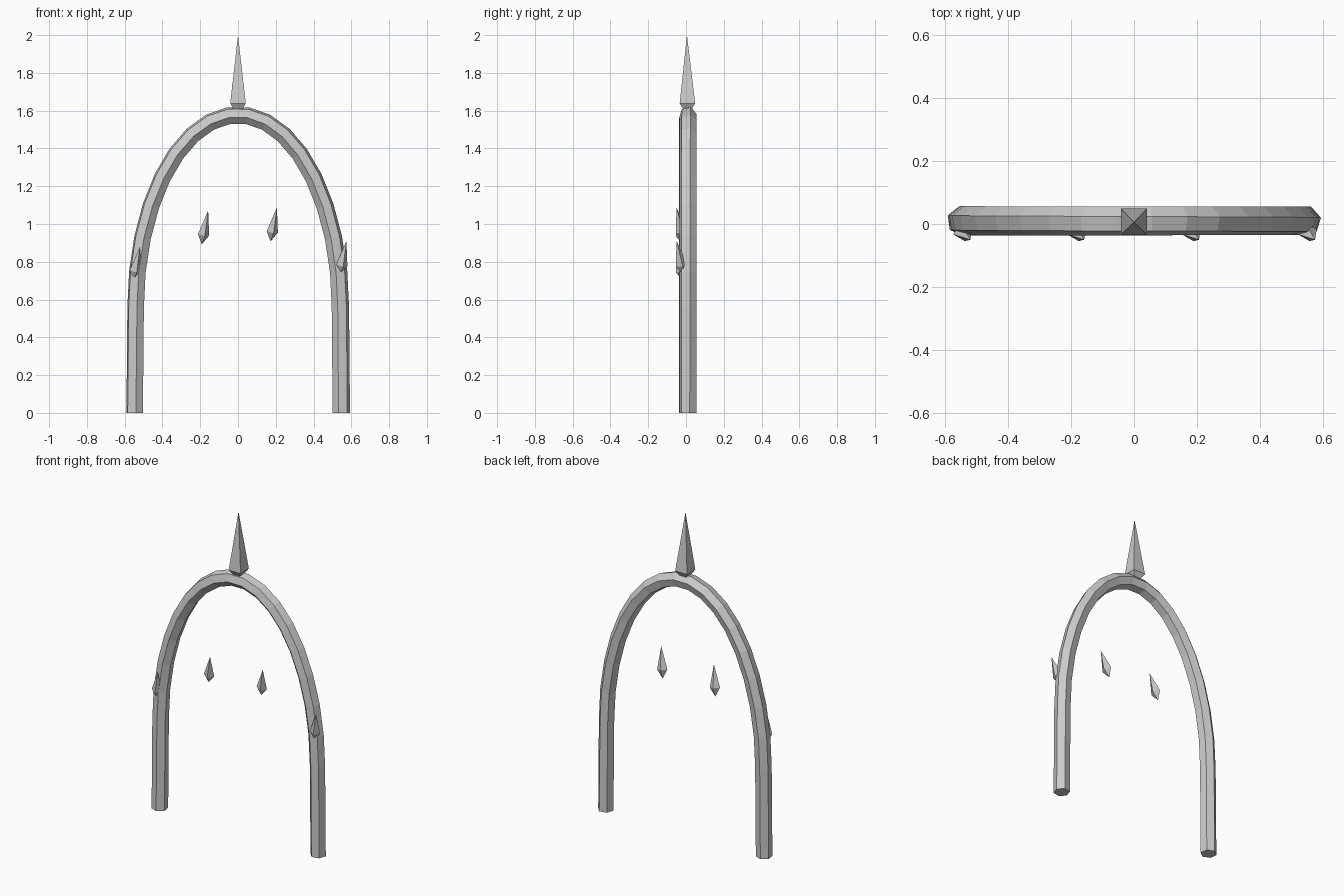
import bpy, bmesh
from math import cos, sin, pi, radians
from mathutils import Vector

if "Cube" in bpy.data.objects:
    bpy.data.objects.remove(bpy.data.objects["Cube"])

grey = bpy.data.materials.new("pale grey")
grey.use_nodes = True
grey.diffuse_color = (0.6, 0.6, 0.6, 1)
grey.node_tree.nodes["Principled BSDF"].inputs["Base Color"].default_value = (0.6, 0.6, 0.6, 1)


def finish(bm, name):
    bmesh.ops.recalc_face_normals(bm, faces=bm.faces)
    mesh = bpy.data.meshes.new(name)
    bm.to_mesh(mesh)
    bm.free()
    mesh.materials.append(grey)
    obj = bpy.data.objects.new(name, mesh)
    bpy.context.collection.objects.link(obj)
    return obj


def make_arch():
    """Hexagonal bar swept up one leg, over a half ellipse and down again."""
    sides, steps, radius = 6, 17, 0.047
    half_width, spring, rise = 0.542, 0.56, 1.018
    path = [(Vector((0.547, 0.01, 0)), Vector((1, 0, 0)))]
    for i in range(steps + 1):
        t = pi * i / steps
        centre = Vector((half_width * cos(t), 0.01, spring + rise * sin(t)))
        out = Vector((cos(t) / half_width, 0, sin(t) / rise)).normalized()
        path.append((centre, out))
    path.append((Vector((-0.547, 0.01, 0)), Vector((-1, 0, 0))))

    bm = bmesh.new()
    rings = []
    for i, (centre, out) in enumerate(path):
        twist = radians(-12 - 10 * i / (len(path) - 1))
        ring = []
        for k in range(sides):
            a = twist + 2 * pi * k / sides
            ring.append(bm.verts.new(centre + radius * (cos(a) * out - sin(a) * Vector((0, 1, 0)))))
        rings.append(ring)
    for r0, r1 in zip(rings, rings[1:]):
        for k in range(sides):
            n = (k + 1) % sides
            bm.faces.new((r0[k], r0[n], r1[n], r1[k]))
    bm.faces.new(rings[0])
    bm.faces.new(rings[-1])
    finish(bm, "arch")


def make_spike(name, bottom, tip, radius, girdle, turn):
    """Four-sided double pyramid, widest at the girdle fraction of its length."""
    bottom, tip = Vector(bottom), Vector(tip)
    axis = tip - bottom
    spin = Vector((0, 0, 1)).rotation_difference(axis)
    bm = bmesh.new()
    low, high = bm.verts.new(bottom), bm.verts.new(tip)
    ring = []
    for k in range(4):
        a = turn + k * pi / 2
        ring.append(bm.verts.new(bottom + axis * girdle + spin @ Vector((radius * cos(a), radius * sin(a), 0))))
    for k in range(4):
        n = (k + 1) % 4
        bm.faces.new((ring[k], ring[n], high))
        bm.faces.new((ring[n], ring[k], low))
    finish(bm, name)


make_arch()

# Tall finial on the crown
make_spike("crown_spike", (0, 0.008, 1.57), (0, 0.005, 2), 0.058, 0.16, pi / 4)

# Small thorns in front of the arch, leaning to the left and forward
thorns = {
    "right_outer_thorn": (-0.553, 0.70),
    "right_inner_thorn": (-0.192, 0.892),
    "left_inner_thorn": (0.172, 0.908),
    "left_outer_thorn": (0.540, 0.73),
}
for name, (x, z) in thorns.items():
    make_spike(name, (x, -0.015, z), (x + 0.034, -0.05, z + 0.18), 0.031, 0.28, 0.25)
